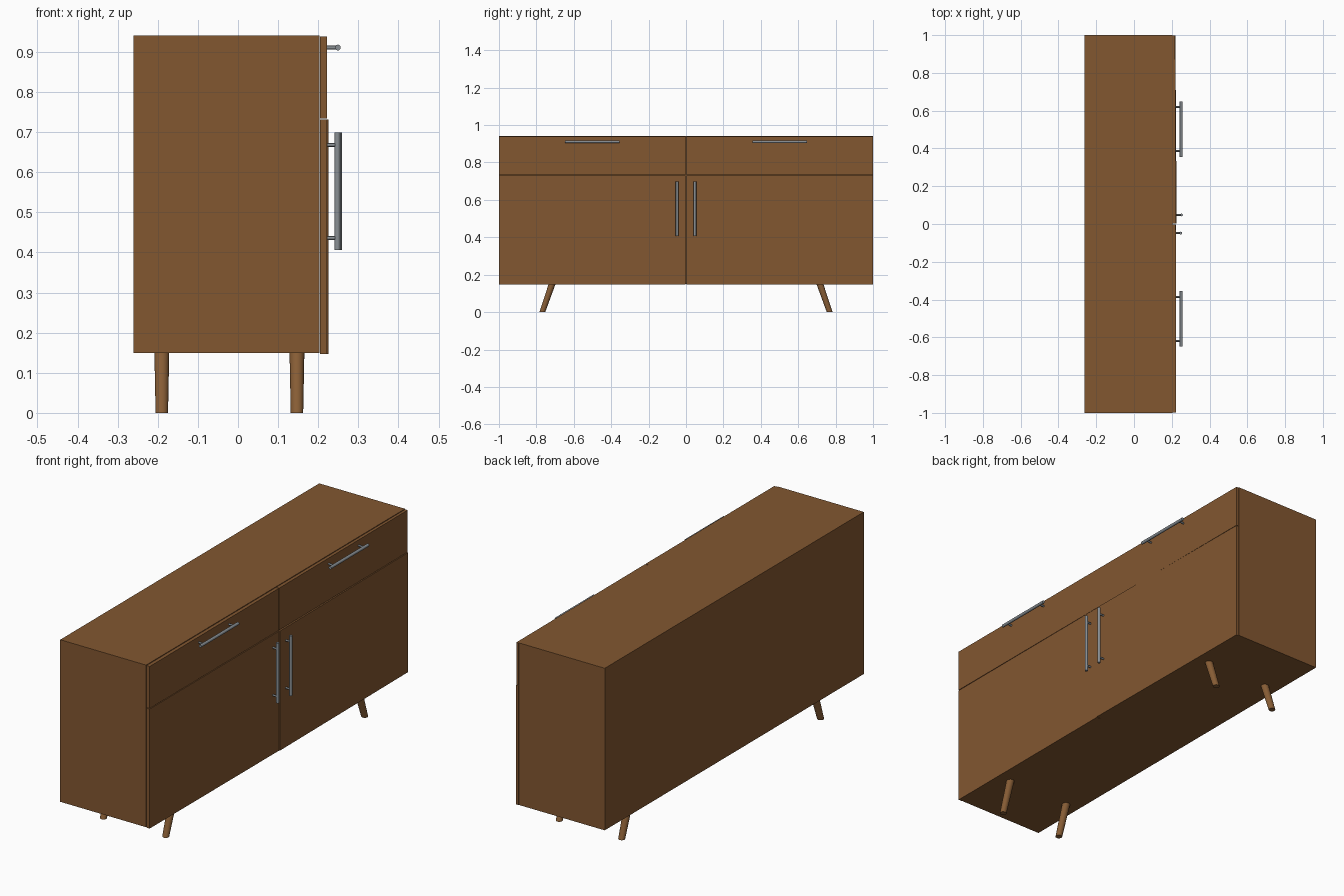
import bpy, bmesh, math
from mathutils import Vector

if "Cube" in bpy.data.objects:
    bpy.data.objects.remove(bpy.data.objects["Cube"])


def material(name, rgb):
    m = bpy.data.materials.new(name)
    m.diffuse_color = (*rgb, 1)
    m.use_nodes = True
    m.node_tree.nodes["Principled BSDF"].inputs["Base Color"].default_value = m.diffuse_color
    return m


wood = material("walnut brown", (0.225, 0.095, 0.030))
leg_wood = material("leg brown", (0.245, 0.110, 0.036))
metal = material("grey metal", (0.25, 0.275, 0.295))


def finish(bm, name, mat, smooth=False):
    bmesh.ops.recalc_face_normals(bm, faces=bm.faces[:])
    me = bpy.data.meshes.new(name)
    bm.to_mesh(me)
    bm.free()
    me.materials.append(mat)
    ob = bpy.data.objects.new(name, me)
    bpy.context.collection.objects.link(ob)
    if smooth:
        for p in me.polygons:
            p.use_smooth = len(p.vertices) == 4
    return ob


def slab(name, plan, z0, z1, mat):
    """Upright block from a plan outline."""
    bm = bmesh.new()
    face = bm.faces.new([bm.verts.new((x, y, z0)) for x, y in plan])
    ext = bmesh.ops.extrude_face_region(bm, geom=[face], use_keep_orig=True)
    for v in ext["geom"]:
        if isinstance(v, bmesh.types.BMVert):
            v.co.z = z1
    return finish(bm, name, mat)


def rod(bm, a, b, r, n=16):
    """Add a capped cylinder between two points."""
    a, b = Vector(a), Vector(b)
    d = b - a
    new = bmesh.ops.create_cone(bm, cap_ends=True, segments=n,
                                radius1=r, radius2=r, depth=d.length)["verts"]
    bmesh.ops.rotate(bm, verts=new, cent=(0, 0, 0),
                     matrix=Vector((0, 0, 1)).rotation_difference(d).to_matrix())
    bmesh.ops.translate(bm, verts=new, vec=(a + b) / 2)


# Cabinet carcass
X = 0.203
slab("carcass", [(-0.261, -1), (X, -1), (X, 1), (-0.261, 1)], 0.149, 0.941, wood)

# Drawer fronts and doors, each a hair ajar
B = X + 0.002


def front(name, y0, y1, x0, x1, z0, z1):
    slab(name, [(B, y0), (x0, y0), (x1, y1), (B, y1)], z0, z1, wood)


front("left_drawer_front", -0.999, -0.0015, 0.222, 0.221, 0.734, 0.939)
front("right_drawer_front", 0.0015, 0.999, 0.221, 0.218, 0.734, 0.939)
front("left_door", -0.999, -0.0015, 0.222, 0.223, 0.147, 0.731)
front("right_door", 0.0015, 0.999, 0.226, 0.219, 0.147, 0.731)

# Bar handles on two posts
for s, side in ((-1, "left"), (1, "right")):
    bm = bmesh.new()
    rod(bm, (0.249, s * 0.355, 0.911), (0.249, s * 0.648, 0.911), 0.0072)
    for y in (0.386, 0.619):
        rod(bm, (0.212, s * y, 0.911), (0.249, s * y, 0.911), 0.0045, 12)
    finish(bm, side + "_drawer_handle", metal, True)

    bm = bmesh.new()
    x = 0.250 + s * 0.002
    y = s * 0.048
    rod(bm, (x, y, 0.406), (x, y, 0.699), 0.0072)
    for z in (0.436, 0.668):
        rod(bm, (0.212, y, z), (x, y, z), 0.0045, 12)
    finish(bm, side + "_door_handle", metal, True)

# Splayed tapered legs with level feet
for x, row in ((-0.190, "back"), (0.147, "front")):
    for s, side in ((-1, "left"), (1, "right")):
        bm = bmesh.new()
        bmesh.ops.create_cone(bm, cap_ends=True, segments=24, radius1=0.0155,
                              radius2=0.0185, depth=0.15)
        for v in bm.verts:
            v.co.y += s * (0.742 - v.co.z / 0.15 * 0.052)
            v.co.x += x
            v.co.z += 0.075
        finish(bm, f"{row}_{side}_leg", leg_wood, True)
